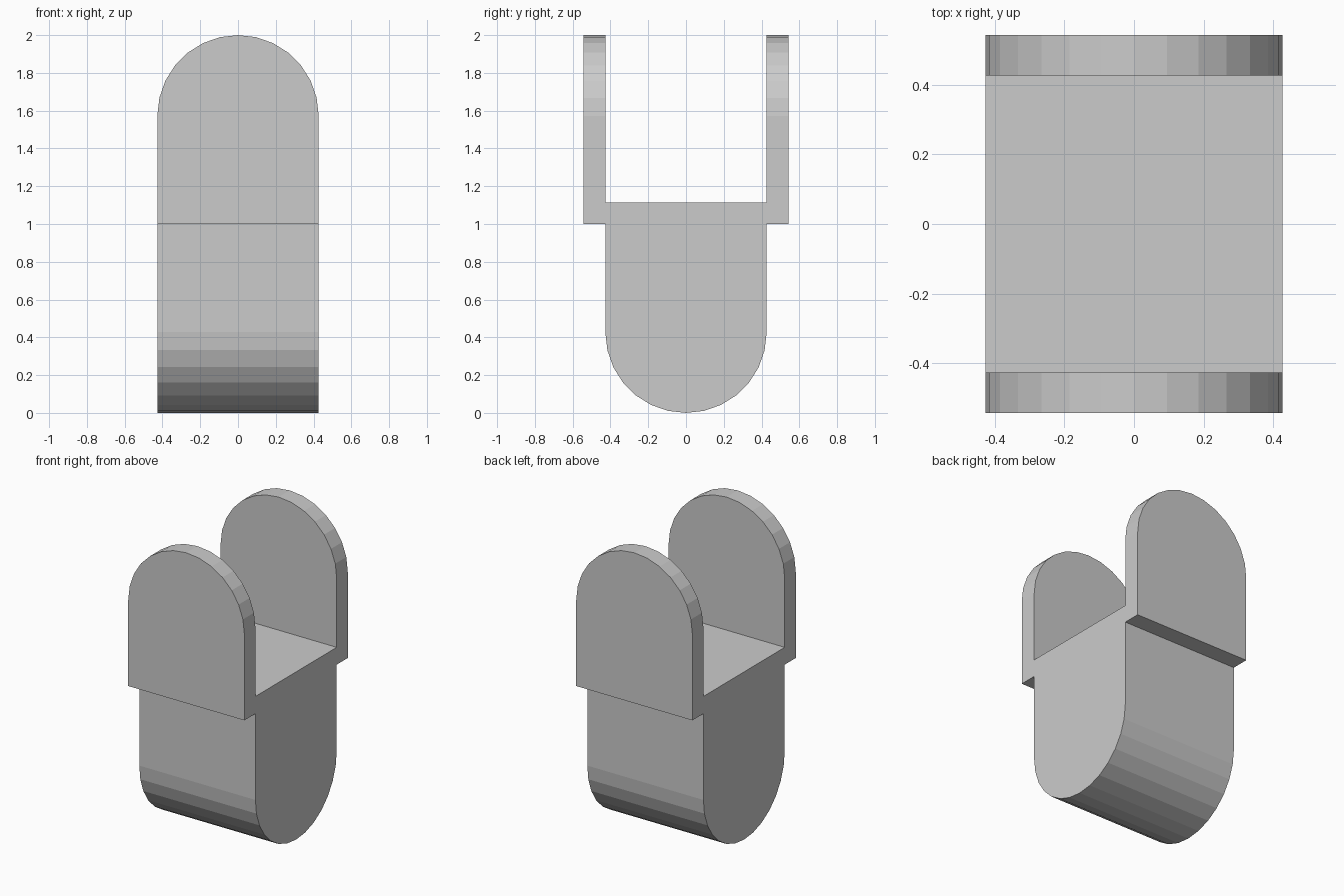
import bpy, bmesh
from math import sin, cos, pi
from mathutils import Vector

if "Cube" in bpy.data.objects:
    bpy.data.objects.remove(bpy.data.objects["Cube"])

R = 0.427        # half width and rounding radius
OUT = 0.543      # outer face of the cheek plates
STEP = 1.0       # underside of the plates
FLOOR = 1.115    # floor of the slot
TOP = 2.0
SEG = 14         # facets per half circle


def half_circle(centre, start):
    return [(R * cos(start + pi * i / SEG), centre + R * sin(start + pi * i / SEG))
            for i in range(SEG + 1)]


def prism(name, outline, to_3d, depth):
    """Extrude a closed outline along a vector, centred on the origin."""
    bm = bmesh.new()
    half = Vector(depth) / 2
    face = bm.faces.new([bm.verts.new(Vector(to_3d(a, b)) - half) for a, b in outline])
    ext = bmesh.ops.extrude_face_region(bm, geom=[face])
    verts = [g for g in ext["geom"] if isinstance(g, bmesh.types.BMVert)]
    bmesh.ops.translate(bm, verts=verts, vec=depth)
    bmesh.ops.recalc_face_normals(bm, faces=bm.faces)
    mesh = bpy.data.meshes.new(name)
    bm.to_mesh(mesh)
    bm.free()
    obj = bpy.data.objects.new(name, mesh)
    bpy.context.collection.objects.link(obj)
    return obj


# Side outline: rounded tongue below, U-shaped fork above
side = half_circle(R, pi) + [
    (R, STEP), (OUT, STEP), (OUT, TOP + 0.1), (R, TOP + 0.1), (R, FLOOR),
    (-R, FLOOR), (-R, TOP + 0.1), (-OUT, TOP + 0.1), (-OUT, STEP), (-R, STEP)]
link = prism("fork_link", side, lambda y, z: (0, y, z), (1.4, 0, 0))

# Front outline: arch that trims the width and rounds the plate tops
arch = half_circle(TOP - R, 0) + [(-R, -0.2), (R, -0.2)]
cutter = prism("arch_cutter", arch, lambda x, z: (x, 0, z), (0, 1.6, 0))
cutter.hide_render = True

trim = link.modifiers.new("arch_trim", 'BOOLEAN')
trim.operation = 'INTERSECT'
trim.solver = 'EXACT'
trim.object = cutter
bpy.context.view_layer.objects.active = link
link.select_set(True)
bpy.ops.object.modifier_apply(modifier=trim.name)
bpy.data.objects.remove(cutter)
